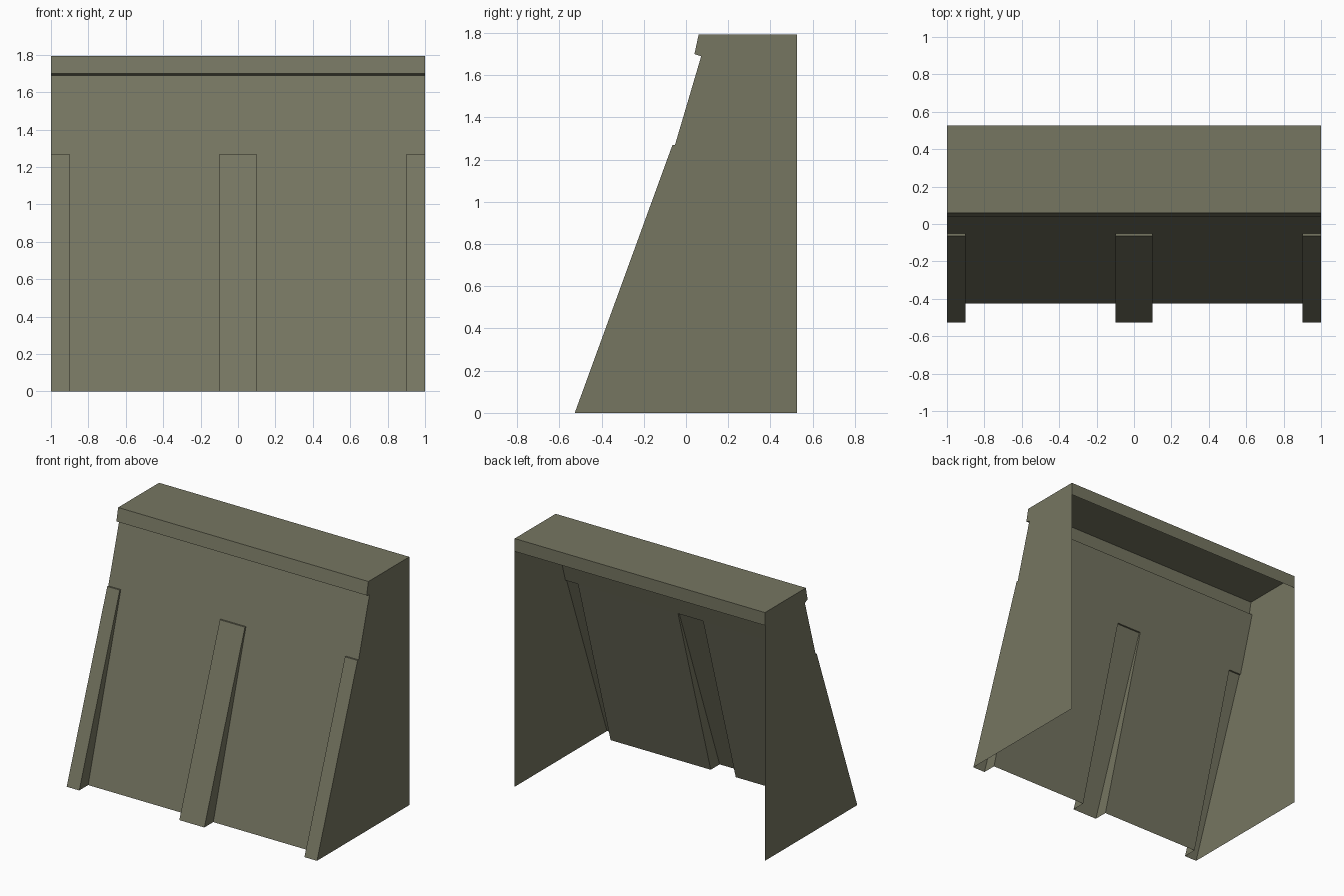
import bpy
import bmesh

if "Cube" in bpy.data.objects:
    bpy.data.objects.remove(bpy.data.objects["Cube"])

# Side-profile points (y, z)
D, TOP = 0.527, 1.793
RIB_FOOT, RIB_TOP = (-D, 0), (-0.064, 1.27)
WALL_FOOT, WALL_MID, WALL_TOP = (-0.425, 0), (-0.052, 1.27), (0.072, 1.69)
LIP_LOW, LIP_HIGH = (0.04, 1.70), (0.06, TOP)

olive = bpy.data.materials.new("olive grey")
olive.diffuse_color = (0.18, 0.18, 0.12, 1)
olive.use_nodes = True
olive.node_tree.nodes["Principled BSDF"].inputs["Base Color"].default_value = olive.diffuse_color


def make(name, faces):
    """Build a sheet object from a list of face corner lists."""
    bm = bmesh.new()
    for corners in faces:
        bm.faces.new([bm.verts.new(c) for c in corners])
    bmesh.ops.remove_doubles(bm, verts=bm.verts, dist=1e-5)
    mesh = bpy.data.meshes.new(name)
    bm.to_mesh(mesh)
    bm.free()
    mesh.materials.append(olive)
    obj = bpy.data.objects.new(name, mesh)
    bpy.context.collection.objects.link(obj)
    return obj


def sweep(profile, x0, x1):
    """Open profile, bottom front first, swept along x; faces look outwards."""
    return [[(x0, *a), (x1, *a), (x1, *b), (x0, *b)]
            for a, b in zip(profile, profile[1:])]


def panel(profile, x, facing):
    """Flat face at x; the profile runs clockwise seen from +x."""
    pts = [(x, *p) for p in profile]
    return pts[::-1] if facing > 0 else pts


# Sloping wall, open behind the ribs
wall = sweep([WALL_MID, WALL_TOP], -1, 1)
for x0, x1 in ((-0.9, -0.1), (0.1, 0.9)):
    wall += sweep([WALL_FOOT, WALL_MID], x0, x1)
make("sloping_wall", wall)

# Hollow buttress ribs
rib_side = [WALL_FOOT, RIB_FOOT, RIB_TOP, WALL_MID]
for name, x0, x1 in (("left_rib", -1, -0.9), ("middle_rib", -0.1, 0.1),
                     ("right_rib", 0.9, 1)):
    faces = sweep([RIB_FOOT, RIB_TOP, WALL_MID], x0, x1)
    if x0 > -1:
        faces.append(panel(rib_side, x0, -1))
    if x1 < 1:
        faces.append(panel(rib_side, x1, 1))
    make(name, faces)

# Top ledge with front lip and short back lip
make("top_ledge", sweep([WALL_TOP, LIP_LOW, LIP_HIGH, (D, TOP), (D, 1.70)], -1, 1))

# Flat end panels
outline = [RIB_FOOT, RIB_TOP, WALL_MID, WALL_TOP, LIP_LOW, LIP_HIGH, (D, TOP), (D, 0)]
for name, s in (("left_end_panel", -1), ("right_end_panel", 1)):
    make(name, [panel(outline, s, s)])
